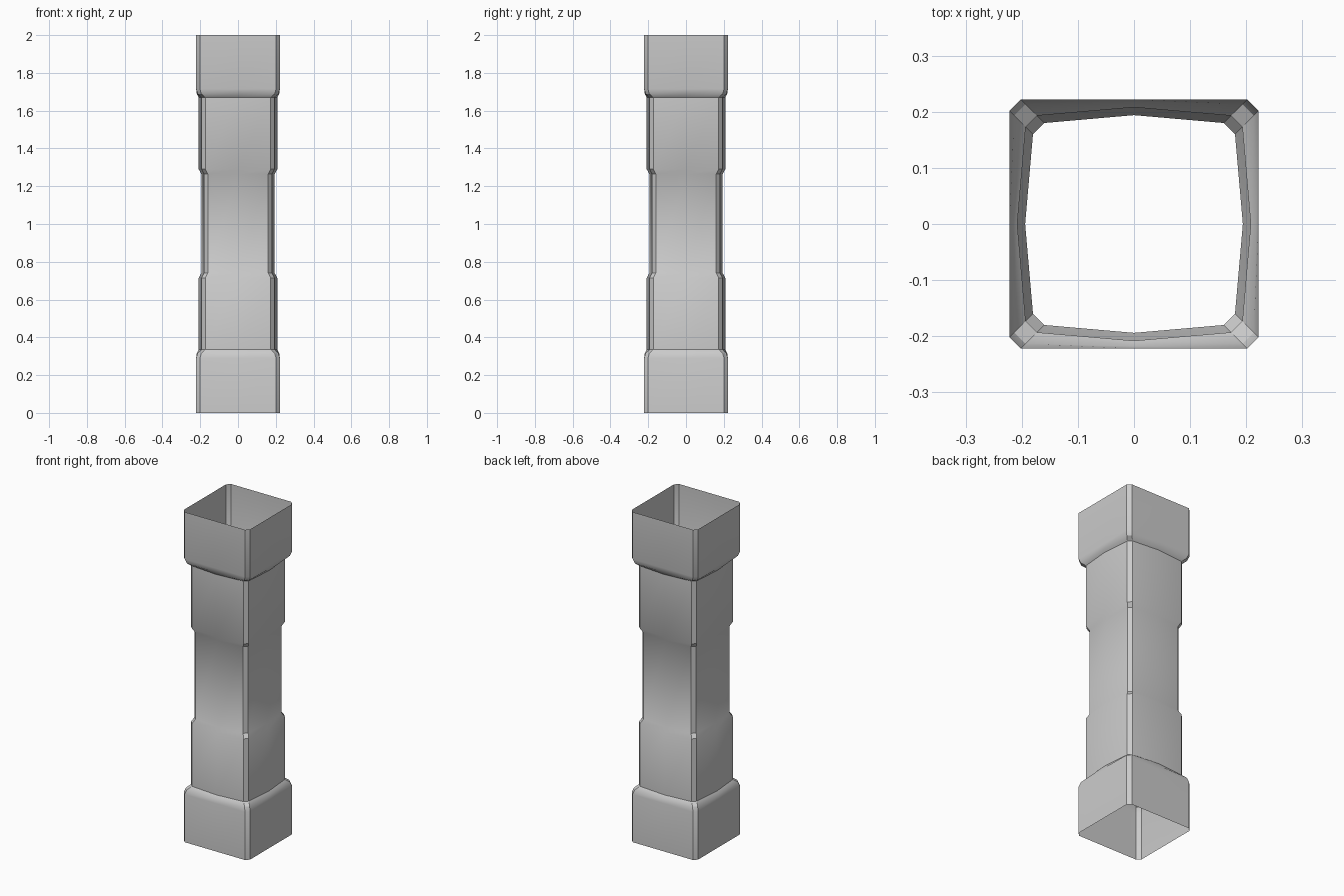
import bpy, bmesh, math

if "Cube" in bpy.data.objects:
    bpy.data.objects.remove(bpy.data.objects["Cube"])

# Cross-sections: (half-width at side middle, half-width at side ends, chamfer)
WIDE = (0.222, 0.222, 0.02)
MID = (0.208, 0.193, 0.02)
NARROW = (0.194, 0.18, 0.02)


def blend(a, b, t):
    return tuple(p + (q - p) * t for p, q in zip(a, b))


def ring(section):
    mid, end, ch = section
    pts = []
    for k in range(4):
        c, s = math.cos(k * math.pi / 2), math.sin(k * math.pi / 2)
        for x, y in ((end, -(end - ch)), (mid, 0), (end, end - ch)):
            pts.append((x * c - y * s, x * s + y * c))
    return pts


# Height profile from the base collar to the top collar
profile = [
    (0.0, WIDE), (0.29, WIDE),
    (0.317, blend(WIDE, MID, 0.3)), (0.335, MID),
    (0.715, MID), (0.74, NARROW),
    (1.265, NARROW), (1.29, MID),
    (1.67, MID), (1.688, blend(WIDE, MID, 0.3)),
    (1.715, WIDE), (2.0, WIDE),
]

# Open square column skin
bm = bmesh.new()
rings = [[bm.verts.new((x, y, z)) for x, y in ring(sec)] for z, sec in profile]
for lo, hi in zip(rings, rings[1:]):
    n = len(lo)
    for i in range(n):
        j = (i + 1) % n
        bm.faces.new((lo[i], lo[j], hi[j], hi[i]))
mesh = bpy.data.meshes.new("stepped_column")
bm.to_mesh(mesh)
bm.free()
column = bpy.data.objects.new("stepped_column", mesh)
bpy.context.collection.objects.link(column)

bpy.context.view_layer.objects.active = column
column.select_set(True)
bpy.ops.object.shade_smooth_by_angle(angle=math.radians(30))
